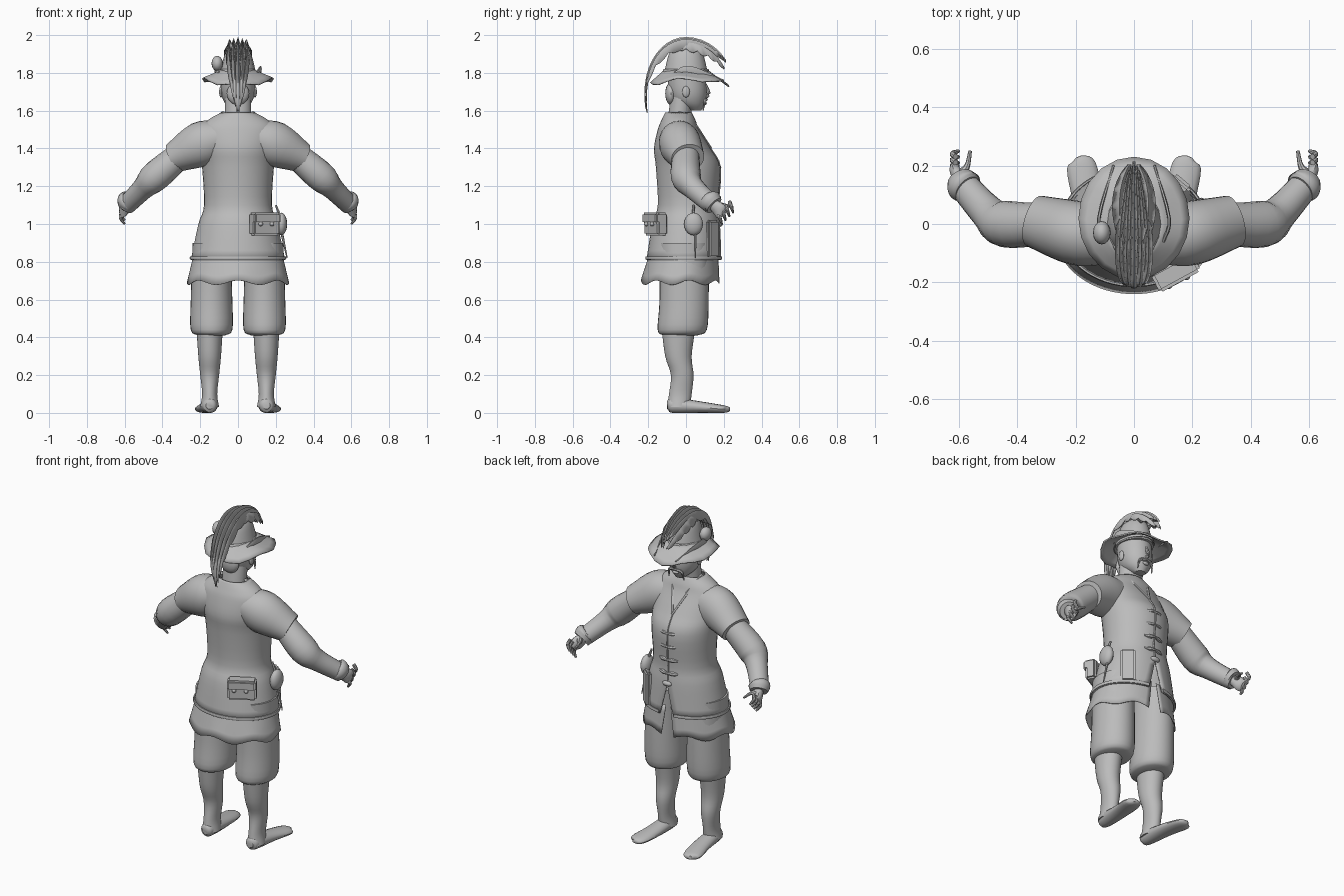
import bpy, bmesh, math
from mathutils import Vector, Matrix

if "Cube" in bpy.data.objects:
    bpy.data.objects.remove(bpy.data.objects["Cube"], do_unlink=True)

grey = bpy.data.materials.new("plain grey")
grey.use_nodes = True
colour = (.5, .5, .5, 1)
grey.diffuse_color = colour
grey.node_tree.nodes["Principled BSDF"].inputs["Base Color"].default_value = colour


def finish(name, bm, mirror=False, thick=0):
    """Turn a bmesh into a shaded object, optionally mirrored and thickened."""
    bmesh.ops.recalc_face_normals(bm, faces=bm.faces)
    mesh = bpy.data.meshes.new(name)
    bm.to_mesh(mesh)
    bm.free()
    mesh.materials.append(grey)
    mesh.polygons.foreach_set("use_smooth", [True] * len(mesh.polygons))
    mesh.set_sharp_from_angle(angle=math.radians(40))
    part = bpy.data.objects.new(name, mesh)
    bpy.context.collection.objects.link(part)
    if thick:
        part.modifiers.new("Thickness", "SOLIDIFY").thickness = thick
    if mirror:
        part.modifiers.new("Mirror", "MIRROR").use_mirror_merge = False


def spline(rows, steps=4):
    """Resample rows of numbers along a Catmull-Rom curve."""
    rows = [Vector(row) for row in rows]
    ends = [rows[0] * 2 - rows[1]] + rows + [rows[-1] * 2 - rows[-2]]
    result = []
    for before, start, end, after in zip(ends, rows, rows[1:], ends[3:]):
        for step in range(steps):
            t = step / steps
            tangent_a, tangent_b = (end - before) / 2, (after - start) / 2
            ease = t * t * (3 - 2 * t)
            result.append(start.lerp(end, ease) + tangent_a * t * (1 - t) ** 2
                          - tangent_b * t * t * (1 - t))
    return result + [rows[-1]]


def skin(bm, rings, closed=True, caps=True):
    """Bridge neighbouring rings of points with quads."""
    verts = [[bm.verts.new(point) for point in ring] for ring in rings]
    count = len(verts[0])
    for low, high in zip(verts, verts[1:]):
        for i in range(count if closed else count - 1):
            j = (i + 1) % count
            bm.faces.new((low[i], low[j], high[j], high[i]))
    if caps:
        bm.faces.new(verts[0])
        bm.faces.new(verts[-1])


def loft(name, rows, x=0, sides=32, caps=True, slit=0, ripple=None, **options):
    """Stack level ellipses from rows of height, y, half width, half depth."""
    rings = []
    for z, y, wide, deep in spline(rows):
        gap = max(0, slit * (1 - z))
        ring = []
        for i in range(sides):
            turn = i / (sides - 1 if slit else sides)
            angle = math.pi / 2 + gap + turn * (math.tau - 2 * gap)
            point = Vector((x + wide * math.cos(angle), y + deep * math.sin(angle), z))
            if ripple:
                point.z += ripple(angle, z)
            ring.append(point)
        rings.append(ring)
    bm = bmesh.new()
    skin(bm, rings, not slit, caps and not slit)
    bmesh.ops.remove_doubles(bm, verts=bm.verts, dist=.0005)
    finish(name, bm, **options)


def tube(name, rows, sides=12, **options):
    """Sweep an ellipse on a path from rows of x, y, z, side radius, upright radius."""
    rows = spline([row if len(row) > 4 else (*row, row[-1]) for row in rows])
    path = [Vector(row[:3]) for row in rows]
    rings = []
    for i, (centre, row) in enumerate(zip(path, rows)):
        along = (path[min(i + 1, len(path) - 1)] - path[max(i - 1, 0)]).normalized()
        side = along.cross((0, 0, 1) if abs(along.z) < .95 else (0, 1, 0)).normalized()
        up = side.cross(along)
        angles = [math.tau * j / sides for j in range(sides)]
        rings.append([centre + side * row[3] * math.cos(angle) + up * row[4] * math.sin(angle)
                      for angle in angles])
    bm = bmesh.new()
    skin(bm, rings)
    finish(name, bm, **options)


def blob(name, place, size, box=False, turn=0, **options):
    """Add an ellipsoid, or a box with rounded edges."""
    bm = bmesh.new()
    if box:
        bmesh.ops.create_cube(bm, size=2)
    else:
        bmesh.ops.create_uvsphere(bm, u_segments=16, v_segments=10, radius=1)
    matrix = Matrix.Translation(place) @ Matrix.Rotation(turn, 4, "Z") @ Matrix.Diagonal((*size, 1))
    bmesh.ops.transform(bm, verts=bm.verts, matrix=matrix)
    if box:
        bmesh.ops.bevel(bm, geom=bm.edges, offset=.01, segments=2, affect="EDGES")
    finish(name, bm, **options)


def feather(name, start, stop, lean, width, drop, size=1):
    """Thin folded vane on an arch over the hat, from start to stop in degrees."""
    rings = []
    steps = 18
    for i in range(steps + 1):
        t = i / steps
        angle = math.radians(start + (stop - start) * t)
        y = math.cos(angle) * size * (.22 if angle > math.pi / 2 else .26)
        z = 1.7 + math.sin(angle) * size * .29
        swell = math.sin(math.pi * (.1 + .8 * t))
        x, half = lean * swell, width * swell
        edge = drop * swell * (1 if i % 3 else .7)
        rings.append([(x - half, y, z - edge), (x, y, z), (x + half, y, z - edge)])
    bm = bmesh.new()
    skin(bm, rings, closed=False, caps=False)
    finish(name, bm, thick=.003)


# Coat with split skirt and rolled hem
loft("coat", [(.81, -.01, .25, .2), (1, 0, .21, .18), (1.1, .01, .18, .16), (1.3, .01, .19, .17),
              (1.4, -.02, .2, .15), (1.5, -.04, .2, .11), (1.55, -.04, .16, .09),
              (1.59, -.04, .09, .07)], sides=40, slit=1, thick=.008)
hem_angles = [math.pi / 2 + .2 + (math.tau - .4) * i / 24 for i in range(25)]
tube("coat_hem", [(.25 * math.cos(angle), .2 * math.sin(angle) - .01, .82, .006, .01)
                  for angle in hem_angles], sides=6)

# Ragged shirt tail below the coat
loft("shirt_tail", [(.69, -.03, .27, .21), (.86, -.01, .23, .18)], sides=60, slit=.5, thick=.004,
     ripple=lambda angle, z: max(0, .8 - z) * math.sin(angle * 7) / 9)

# Breeches, legs and feet
loft("breeches", [(.41, -.03, .07, .09), (.44, -.02, .11, .13), (.6, -.01, .11, .13),
                  (.9, -.01, .1, .13)], x=.14, mirror=True)
loft("lower_leg", [(.03, -.04, .05, .06), (.1, -.03, .04, .06), (.2, -.02, .05, .06),
                   (.3, -.04, .06, .07), (.45, -.04, .07, .09)], x=.15, mirror=True)
tube("foot", [(.15, -.1, .04, .02), (.15, -.07, .04, .04), (.16, .08, .03, .05, .03),
              (.18, .2, .02, .05, .02), (.19, .23, .02, .01)], sides=16, mirror=True)

# Sleeves, forearms and cuffs
tube("sleeve", [(.1, -.04, 1.45, .1), (.2, -.03, 1.42, .11, .12), (.34, .01, 1.35, .09, .08)],
     sides=24, mirror=True)
tube("forearm", [(.3, 0, 1.37, .07), (.44, 0, 1.25, .08), (.5, .04, 1.19, .06), (.59, .14, 1.1, .05)],
     sides=20, mirror=True)
tube("cuff", [(.57, .12, 1.13, .05), (.58, .13, 1.12, .06), (.59, .15, 1.1, .05)], sides=20, mirror=True)

# Hands with curled fingers
tube("palm", [(.58, .14, 1.11, .03), (.61, .18, 1.07, .02, .04), (.61, .2, 1.05, .01, .03)], mirror=True)
for i, finger in enumerate(("little", "ring", "middle", "fore")):
    y, z = .17 + i * .02, 1.04 + i * .02
    tube(finger + "_finger", [(.61, y, z + .02, .01), (.62, y + .01, z - .01, .01),
                              (.6, y + .02, z - .04, .006)], sides=8, mirror=True)
tube("thumb", [(.59, .17, 1.1, .02), (.57, .2, 1.1, .01), (.56, .25, 1.09, .006)], sides=8, mirror=True)

# Neck, head and face
loft("neck", [(1.53, -.04, .07, .06), (1.68, -.02, .07, .06)])
loft("head", [(1.6, .05, .03, .03), (1.64, .02, .07, .08), (1.7, .01, .09, .1), (1.8, 0, .09, .1)])
tube("nose", [(0, .1, 1.74, .01), (0, .12, 1.69, .01), (0, .1, 1.67, .01)], sides=8)
blob("ear", (.09, 0, 1.7), (.01, .02, .03), mirror=True)
tube("moustache", [(0, .11, 1.66, .006), (.04, .1, 1.65, .008), (.05, .09, 1.6, .003)], sides=6, mirror=True)
blob("lower_lip", (0, .1, 1.64), (.02, .01, .01))
blob("hair_knot", (0, -.08, 1.69), (.06, .03, .06))

# Hat with a tapered crown, a band and a brim drooping front and back
loft("hat_crown", [(1.78, 0, .1, .12), (1.9, 0, .07, .09), (1.94, 0, .04, .05)], sides=16)
loft("hat_band", [(1.79, 0, .1, .13), (1.82, 0, .09, .12)], sides=16, caps=False, thick=.006)
loft("hat_brim", [(1.82, 0, .08, .11), (1.77, .02, .19, .21)], sides=20, caps=False, thick=.008,
     ripple=lambda angle, z: (z - 1.82) * (.6 * math.sin(angle) ** 2 + .2 * math.sin(angle * 5)))

# Crest of feathers sweeping over the hat, with a shorter plume on each side
for i in range(-2, 3):
    feather(f"crest_feather_{i + 3}", 200 - abs(i) * 6, 35 + abs(i) * 4, i * .025, .015, .06,
            size=1 - abs(i) * .02)
for side, label in ((1, "left"), (-1, "right")):
    feather(label + "_plume", 120, 30, side * .05, .025, .05, size=.9)
    tube(label + "_quill", [(side * .1, -.06, 1.8, .006), (side * .12, .02, 1.82, .006, .02),
                            (side * .07, .2, 1.76, .004)], sides=6)
blob("cockade", (-.11, -.03, 1.85), (.03, .04, .04))

# Collar edges, front seam, toggles and knot
tube("collar_edge", [(.08, -.04, 1.59, .01), (.07, .02, 1.56, .01), (0, .13, 1.4, .008)],
     sides=6, mirror=True)
tube("front_seam", [(0, .13, 1.4, .006), (0, .18, 1.3, .006), (0, .17, 1.1, .006), (0, .18, 1, .006)], sides=6)
for i, label in enumerate(("top", "upper", "lower", "bottom")):
    z = 1.3 - i * .08
    tube(label + "_toggle", [(side * .03, .18 - abs(side) * .01, z, .007 if side % 2 == 0 else .013)
                             for side in range(-2, 3)], sides=8)
blob("sash_knot", (0, .18, 1), (.03, .015, .015))

# Gear on the hip: satchel, gourd, knife sheath and long purse
blob("satchel", (.14, -.16, 1), (.08, .03, .06), box=True, turn=.5)
blob("satchel_flap", (.15, -.18, 1.03), (.08, .02, .03), box=True, turn=.5)
for x, label in ((.12, "inner"), (.18, "outer")):
    blob(label + "_satchel_button", (x, x / 2 - .27, 1), (.012, .012, .012))
blob("gourd", (.23, .04, 1), (.03, .05, .06))
tube("gourd_cord", [(.2, .04, 1.1, .006), (.22, .04, 1.05, .008)], sides=6)
tube("knife_sheath", [(.23, .05, .96, .008), (.26, .05, .82, .003)], sides=6)
blob("long_purse", (.16, .14, .92), (.04, .015, .1), box=True, turn=-.7)
